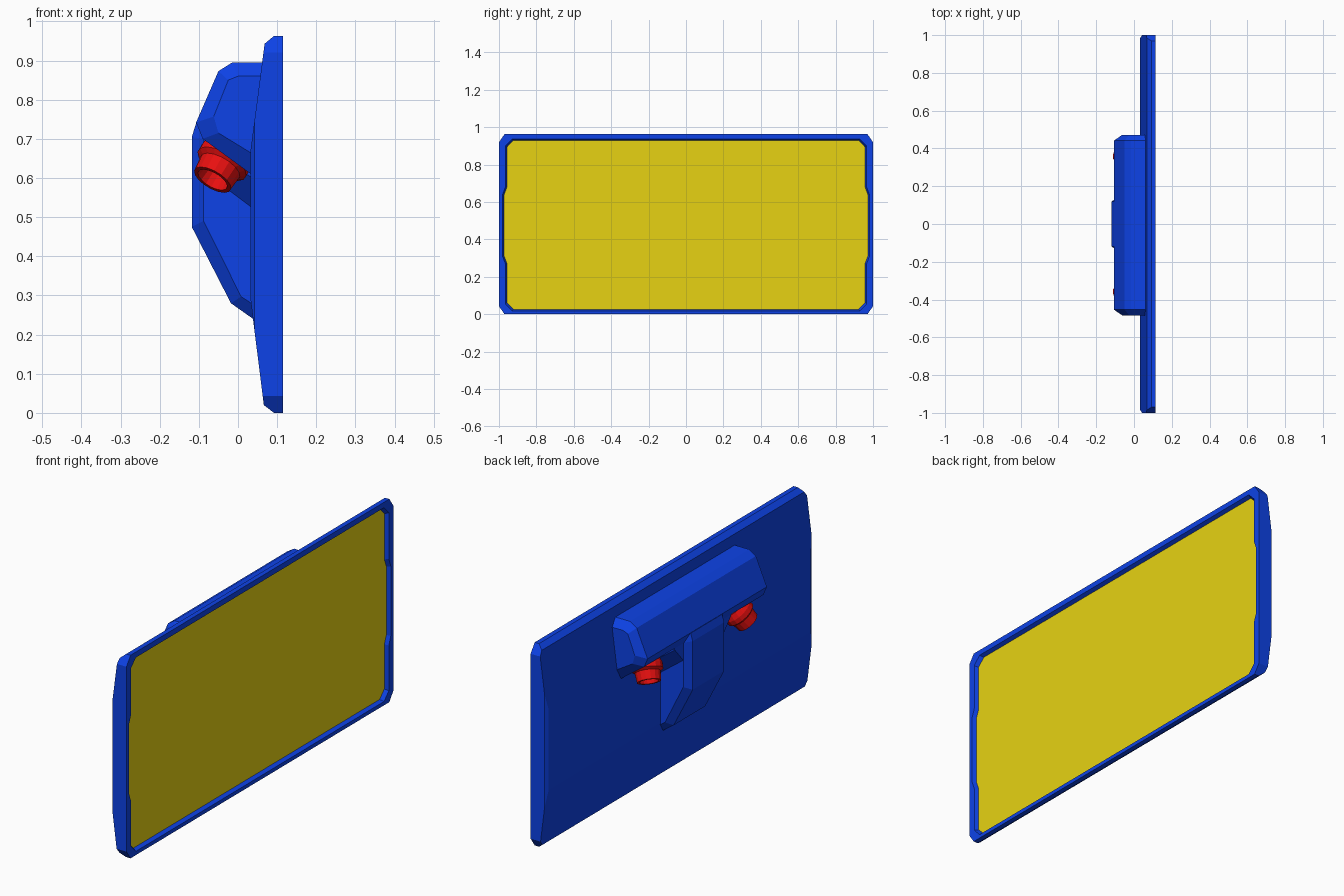
import bpy, bmesh
from mathutils import Vector

cube = bpy.data.objects.get("Cube")
if cube:
    bpy.data.objects.remove(cube, do_unlink=True)


def material(name, rgb):
    m = bpy.data.materials.new(name)
    m.use_nodes = True
    m.diffuse_color = (*rgb, 1)
    m.node_tree.nodes["Principled BSDF"].inputs["Base Color"].default_value = (*rgb, 1)
    return m


BLUE = material("blue", (0.004, 0.055, 0.8))
YELLOW = material("yellow", (0.8, 0.65, 0.006))
RED = material("red", (0.8, 0.005, 0.005))


def finish(name, bm, *mats):
    bmesh.ops.recalc_face_normals(bm, faces=bm.faces)
    me = bpy.data.meshes.new(name)
    bm.to_mesh(me)
    bm.free()
    for m in mats:
        me.materials.append(m)
    ob = bpy.data.objects.new(name, me)
    bpy.context.collection.objects.link(ob)
    return ob


def bridge(bm, a, b):
    """Join two rings of vertices with quads."""
    n = len(a)
    return [bm.faces.new((a[i], a[(i + 1) % n], b[(i + 1) % n], b[i])) for i in range(n)]


def loft(bm, sections):
    """Skin a list of (y, xz-profile) sections and cap both ends."""
    rings = [[bm.verts.new((x, y, z)) for x, z in prof] for y, prof in sections]
    for a, b in zip(rings, rings[1:]):
        bridge(bm, a, b)
    bm.faces.new(rings[0])
    bm.faces.new(rings[-1])


def symmetric(name, outer, outer_y, inner, inner_y, shift=0):
    bm = bmesh.new()
    loft(bm, [(shift - inner_y, inner), (shift - outer_y, outer),
              (shift + outer_y, outer), (shift + inner_y, inner)])
    return finish(name, bm, BLUE)


# Panel: tapered slab with clipped corners
FRONT, FLOOR, MID = 0.115, 0.097, 0.48
bm = bmesh.new()
slab = [(FRONT, 0), (0.092, 0), (0.066, 0.02), (0.032, 0.29),
        (0.032, 0.67), (0.068, 0.943), (0.092, 0.963), (FRONT, 0.963)]
loft(bm, [(-1, slab), (1, slab)])
for s in (-1, 1):
    cuts = [((0, s, 0.92), (0, 0.82 * s, 0.57)),
            ((0, s, 0.043), (0, 0.82 * s, -0.57)),
            ((0.042, s, 0), (-0.85, 0.5 * s, 0))]
    for co, no in cuts:
        bmesh.ops.bisect_plane(bm, geom=bm.verts[:] + bm.edges[:] + bm.faces[:],
                               plane_co=co, plane_no=no, clear_outer=True)
        bmesh.ops.holes_fill(bm, edges=[e for e in bm.edges if e.is_boundary])

# Recessed yellow field with stepped sides
front = [f for f in bm.faces if all(v.co.x > FRONT - 0.001 for v in f.verts)]
bmesh.ops.delete(bm, geom=front, context='FACES_ONLY')
rim = [e for e in bm.edges if e.is_boundary]
side = [(0.93, 0.937), (0.966, 0.9), (0.966, 0.68), (0.981, 0.64),
        (0.981, 0.31), (0.966, 0.27), (0.966, 0.055), (0.93, 0.018)]
outline = side + [(-y, z) for y, z in reversed(side)]
top = [bm.verts.new((FRONT, y, z)) for y, z in outline]
floor = [bm.verts.new((FLOOR, y * 0.992, MID + (z - MID) * 0.983)) for y, z in outline]
bridge(bm, top, floor)
bm.faces.new(floor).material_index = 1
inner = [bm.edges.get((top[i - 1], top[i])) for i in range(len(top))]
bmesh.ops.triangle_fill(bm, edges=rim + inner, use_beauty=True)
finish("panel", bm, BLUE, YELLOW)

# Rear housing: wide upper bar with chamfered ends
symmetric("upper_housing",
          [(0.07, 0.895), (-0.015, 0.895), (-0.05, 0.873), (-0.107, 0.742),
           (-0.09, 0.70), (0.04, 0.605)], 0.447,
          [(0.07, 0.86), (0, 0.86), (-0.025, 0.85), (-0.062, 0.757),
           (-0.05, 0.715), (0.04, 0.66)], 0.478, shift=-0.006)

# Central stem below the bar
symmetric("stem",
          [(0.05, 0.74), (-0.107, 0.74), (-0.118, 0.705), (-0.118, 0.475),
           (-0.018, 0.28), (0.05, 0.232)], 0.118,
          [(0.05, 0.72), (-0.085, 0.72), (-0.088, 0.70), (-0.088, 0.49),
           (0.008, 0.297), (0.05, 0.27)], 0.146)

# Flared shoulders between stem and bar
symmetric("stem_shoulders",
          [(0.05, 0.72), (-0.088, 0.72), (-0.088, 0.61), (0.05, 0.507)], 0.14,
          [(0.05, 0.72), (-0.088, 0.72), (-0.088, 0.69), (0.05, 0.59)], 0.21)

# Red nozzles under the bar, mirrored left and right
SIDES = 16
lathe = [(0.06, -0.03), (0.07, -0.005), (0.07, 0.018), (0.057, 0.028),
         (0.053, 0.07), (0.042, 0.07), (0.036, 0.03)]
for name, s in (("left_nozzle", 1), ("right_nozzle", -1)):
    bm = bmesh.new()
    rings = [bmesh.ops.create_circle(bm, segments=SIDES, radius=r)["verts"] for r, h in lathe]
    for ring, (r, h) in zip(rings, lathe):
        for v in ring:
            v.co.z = h
    for a, b in zip(rings, rings[1:]):
        bridge(bm, a, b)
    bm.faces.new(rings[0])
    bm.faces.new(rings[-1])
    ob = finish(name, bm, RED)
    ob.location = (-0.033, 0.34 * s, 0.65)
    ob.rotation_euler = Vector((-0.45, 0.42 * s, -0.77)).to_track_quat('Z', 'Y').to_euler()
